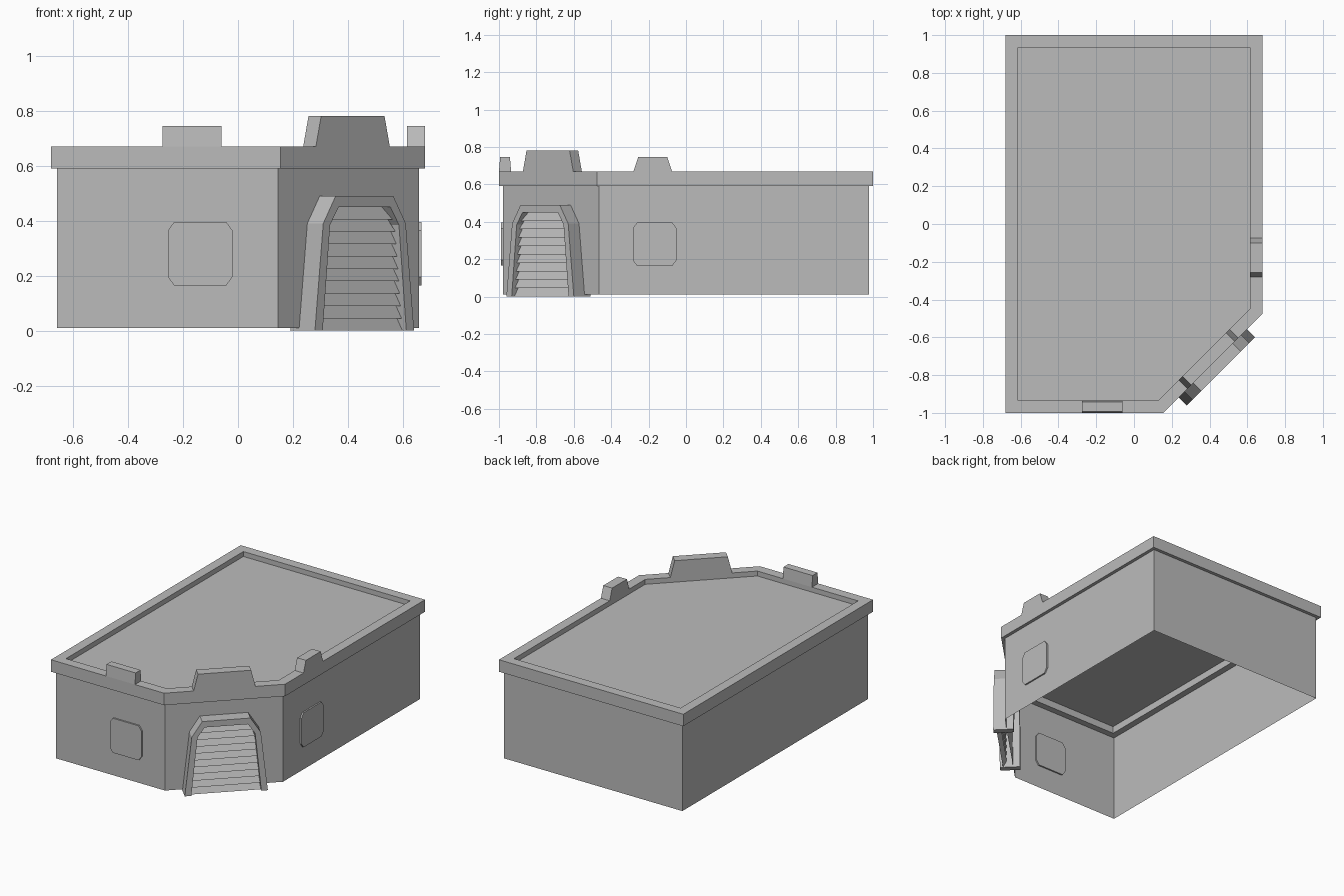
import bpy, bmesh
from mathutils import Vector, Matrix

cube = bpy.data.objects.get("Cube")
if cube:
    bpy.data.objects.remove(cube, do_unlink=True)

grey = bpy.data.materials.new("concrete_grey")
grey.use_nodes = True
colour = (0.5, 0.5, 0.5, 1)
grey.diffuse_color = colour
grey.node_tree.nodes["Principled BSDF"].inputs["Base Color"].default_value = colour

ROOT2 = 2 ** 0.5
WALL_INSET, RIM_INSET = 0.022, 0.065
WALL_BOTTOM, WALL_TOP, DECK, RIM_TOP = 0.01, 0.59, 0.637, 0.67


def finish(name, bm, recalc=True):
    if recalc:
        bmesh.ops.recalc_face_normals(bm, faces=bm.faces)
    mesh = bpy.data.meshes.new(name)
    bm.to_mesh(mesh)
    bm.free()
    mesh.materials.append(grey)
    obj = bpy.data.objects.new(name, mesh)
    bpy.context.collection.objects.link(obj)
    return obj


def footprint(inset):
    """Rectangle with one front corner cut at 45 degrees."""
    a, b, d = 0.68 - inset, 1 - inset, 1.155 - inset * ROOT2
    return [(-a, -b), (d - b, -b), (a, a - d), (a, b), (-a, b)]


def loop(bm, inset, z):
    return [bm.verts.new((x, y, z)) for x, y in footprint(inset)]


def bridge(bm, low, high):
    n = len(low)
    for i in range(n):
        j = (i + 1) % n
        bm.faces.new((low[i], low[j], high[j], high[i]))


def frame(x, y, along, out):
    """Local axes: along a wall, outward from it, and up."""
    m = Matrix((Vector(along).normalized(), Vector(out).normalized(), Vector((0, 0, 1))))
    return Matrix.Translation((x, y, 0)) @ m.transposed().to_4x4()


def prism(name, axes, profile, inner, outer):
    """Extrude a (sideways, height) profile between two depths."""
    bm = bmesh.new()
    ends = [[bm.verts.new(axes @ Vector((u, v, z))) for u, z in profile]
            for v in (inner, outer)]
    bridge(bm, *ends)
    bm.faces.new(ends[0][::-1])
    bm.faces.new(ends[1])
    return finish(name, bm)


def trapezoid(bottom, top, height):
    return [(-bottom, RIM_TOP), (bottom, RIM_TOP), (top, height), (-top, height)]


def mirrored(half):
    return half + [(-u, z) for u, z in reversed(half)]


# Thin outer walls, open underneath
bm = bmesh.new()
bridge(bm, loop(bm, WALL_INSET, WALL_BOTTOM), loop(bm, WALL_INSET, WALL_TOP))
finish("walls", bm, recalc=False)

# Solid parapet ring overhanging the walls
bm = bmesh.new()
rings = [loop(bm, i, z) for i, z in ((0, WALL_TOP), (0, RIM_TOP),
                                     (RIM_INSET, RIM_TOP), (RIM_INSET, WALL_TOP))]
for k in range(4):
    bridge(bm, rings[k], rings[(k + 1) % 4])
finish("parapet", bm)

# Sunken roof deck
bm = bmesh.new()
bm.faces.new(loop(bm, RIM_INSET, DECK))
finish("roof_deck", bm, recalc=False)

# Raised blocks on the parapet
corner = frame(0.4175 - WALL_INSET / ROOT2, -0.7375 + WALL_INSET / ROOT2,
               (1, 1, 0), (1, -1, 0))
prism("corner_block", corner, trapezoid(0.19, 0.163, 0.78),
      WALL_INSET - RIM_INSET, WALL_INSET)
prism("left_block", frame(0.68, -0.1775, (0, 1, 0), (1, 0, 0)),
      trapezoid(0.103, 0.078, 0.745), -RIM_INSET, 0)
prism("front_block", frame(-0.1675, -0.9675, (0, 1, 0), (1, 0, 0)),
      trapezoid(0.0325, 0.026, 0.745), -0.1075, 0.1075)

# Windows with clipped corners
w, h, cx, cz, mid = 0.117, 0.115, 0.022, 0.03, 0.28
window = mirrored([(w - cx, mid - h), (w, mid - h + cz),
                   (w, mid + h - cz), (w - cx, mid + h)])
prism("front_window", frame(-0.1375, -0.978, (1, 0, 0), (0, -1, 0)), window, -0.01, 0.01)
prism("left_window", frame(0.658, -0.1675, (0, 1, 0), (1, 0, 0)), window, -0.01, 0.01)

# Doorway surround
outer_half = [(0.255, 0), (0.212, 0.39), (0.148, 0.49)]
inner_half = [(0.215, 0), (0.177, 0.385), (0.133, 0.45)]
arch = mirrored(outer_half) + mirrored(inner_half)[::-1]
prism("door_surround", corner, arch, -0.045, 0.082)


# Shutter of overlapping sloped slats that follows the arch
def opening(z):
    for (u0, z0), (u1, z1) in zip(inner_half, inner_half[1:]):
        if z <= z1:
            return u0 + (u1 - u0) * (z - z0) / (z1 - z0)
    return inner_half[-1][0]


bm = bmesh.new()
count, base = 10, 0.0
pitch = (0.45 - base) / count
rows = []
for k in range(count):
    for z, v in ((base + k * pitch, 0.062), (base + (k + 1) * pitch, 0.038)):
        u = opening(z)
        rows.append([bm.verts.new(corner @ Vector((s * u, v, z))) for s in (-1, 1)])
for low, high in zip(rows, rows[1:]):
    bm.faces.new((low[0], low[1], high[1], high[0]))
finish("shutter", bm, recalc=False)
